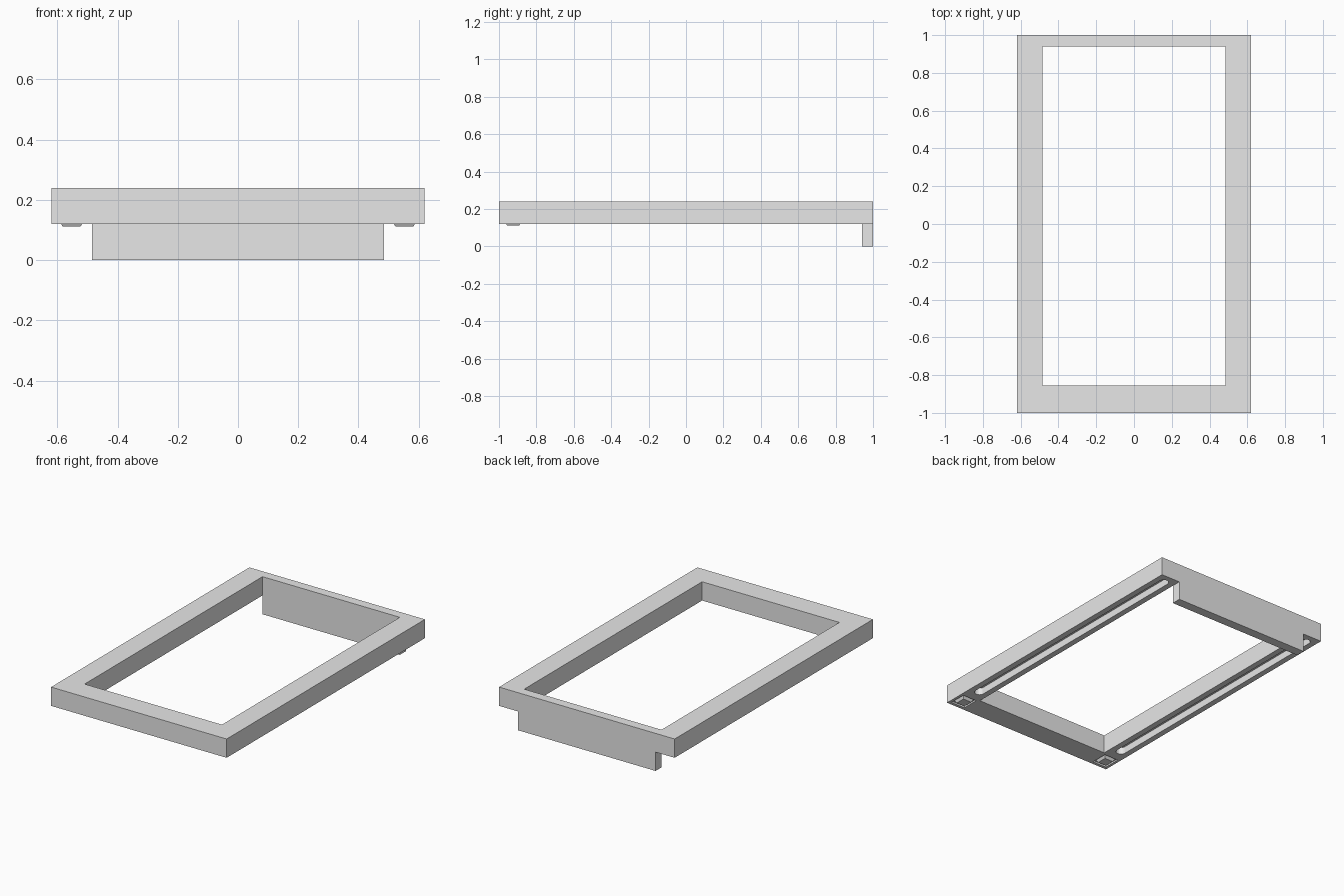
import bpy, bmesh, math

if "Cube" in bpy.data.objects:
    bpy.data.objects.remove(bpy.data.objects["Cube"])

grey = bpy.data.materials.new("light grey")
grey.diffuse_color = (0.8, 0.8, 0.8, 1)
grey.use_nodes = True
grey.node_tree.nodes["Principled BSDF"].inputs["Base Color"].default_value = grey.diffuse_color


def finish(name, bm):
    bmesh.ops.recalc_face_normals(bm, faces=bm.faces)
    me = bpy.data.meshes.new(name)
    bm.to_mesh(me)
    bm.free()
    me.materials.append(grey)
    ob = bpy.data.objects.new(name, me)
    bpy.context.collection.objects.link(ob)
    return ob


def prism(name, pts, z0, z1, top_scale=None):
    """Extrude a flat outline from z0 to z1."""
    bm = bmesh.new()
    face = bm.faces.new([bm.verts.new((x, y, z0)) for x, y in pts])
    ext = bmesh.ops.extrude_face_region(bm, geom=[face])
    for v in ext["geom"]:
        if isinstance(v, bmesh.types.BMVert):
            v.co.z = z1
    return finish(name, bm)


def rect(x0, x1, y0, y1):
    return [(x0, y0), (x1, y0), (x1, y1), (x0, y1)]


def stadium(cx, y0, y1, r, n=10):
    pts = []
    for cy, start in ((y1 - r, 0), (y0 + r, math.pi)):
        for i in range(n + 1):
            a = start + math.pi * i / n
            pts.append((cx + r * math.cos(a), cy + r * math.sin(a)))
    return pts


def cut(ob, cutter):
    mod = ob.modifiers.new("cut", 'BOOLEAN')
    mod.operation = 'DIFFERENCE'
    mod.solver = 'EXACT'
    mod.object = cutter
    bpy.context.view_layer.objects.active = ob
    bpy.ops.object.modifier_apply(modifier=mod.name)
    bpy.data.objects.remove(cutter)


# Main rectangular frame with its opening
frame = prism("frame", rect(-0.62, 0.62, -1, 1), 0.12, 0.24)
cut(frame, prism("opening_cutter", rect(-0.485, 0.485, -0.855, 0.94), 0.0, 0.4))

# Underside slots and pad pockets, one pair per side rail
for s in (-1, 1):
    cx = s * 0.5525
    cut(frame, prism("slot_cutter", stadium(cx, -0.81, 0.965, 0.03), 0.05, 0.165))
    cut(frame, prism("pocket_cutter",
                     rect(cx - 0.05, cx + 0.05, -0.98, -0.87), 0.05, 0.13))

# Hanging back panel below the rear rail
prism("back_panel", rect(-0.485, 0.485, 0.94, 1), 0.0, 0.12)

# Shallow chamfered pads under the front corners
for s, side in ((-1, "left"), (1, "right")):
    cx = s * 0.5525
    pad = prism("pad_" + side, rect(cx - 0.042, cx + 0.042, -0.968, -0.88), 0.112, 0.132)
    for v in pad.data.vertices:
        if v.co.z < 0.12:
            v.co.x += 0.012 * (1 if v.co.x < cx else -1)
            v.co.y += 0.012 * (1 if v.co.y < -0.924 else -1)
